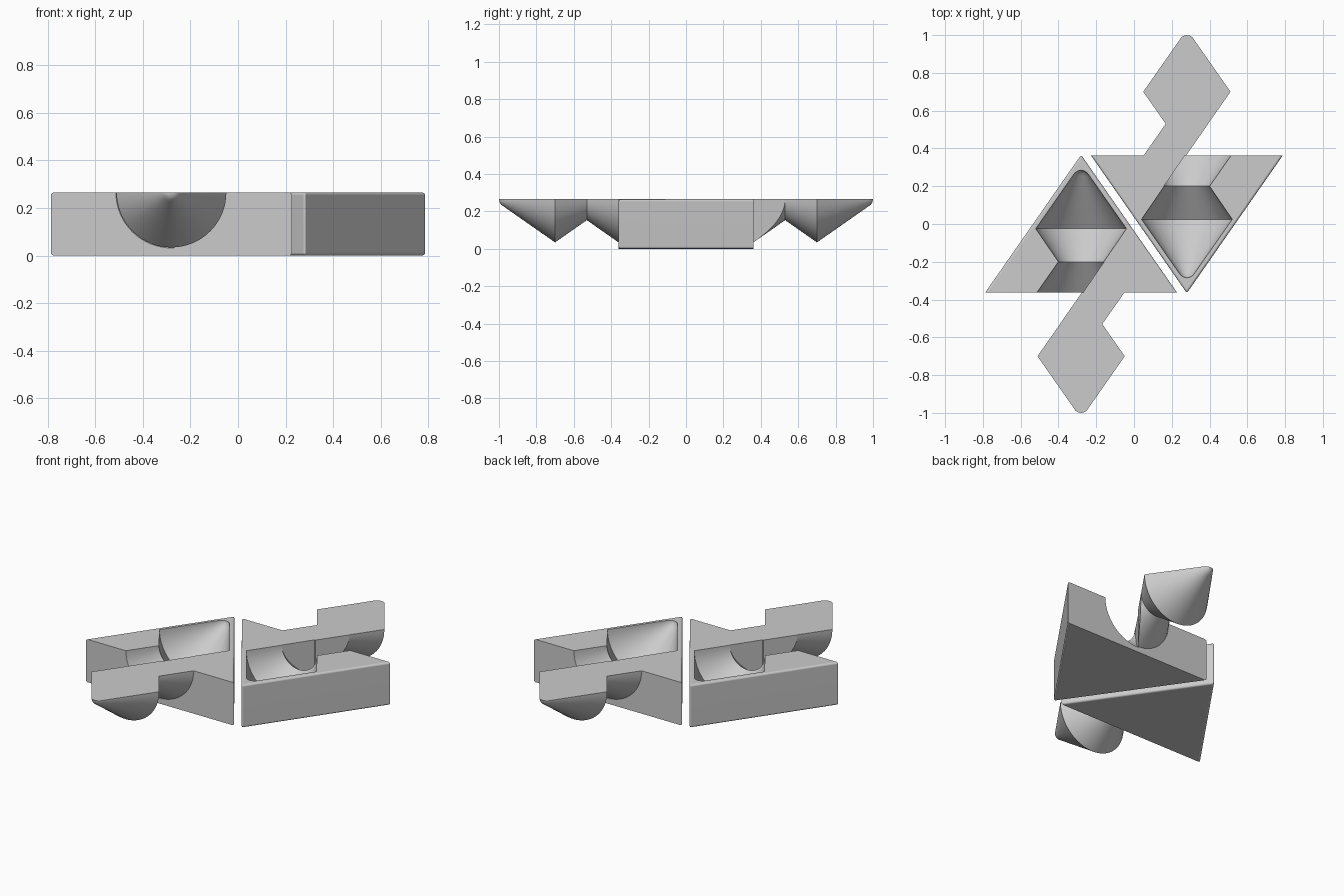
import bpy, bmesh, math
from mathutils import Vector

if "Cube" in bpy.data.objects:
    bpy.data.objects.remove(bpy.data.objects["Cube"])

TOP, BASE, AXIS = 0.265, -0.362, -0.28   # top height, flat side, lathe axis x

grey = bpy.data.materials.new("plain grey")
grey.use_nodes = True
grey.diffuse_color = (0.6, 0.6, 0.6, 1)
grey.node_tree.nodes["Principled BSDF"].inputs["Base Color"].default_value = (0.6, 0.6, 0.6, 1)


def finish(bm, name):
    bmesh.ops.recalc_face_normals(bm, faces=bm.faces)
    mesh = bpy.data.meshes.new(name)
    bm.to_mesh(mesh)
    bm.free()
    mesh.materials.append(grey)
    obj = bpy.data.objects.new(name, mesh)
    bpy.context.collection.objects.link(obj)
    return obj


def activate(obj):
    bpy.ops.object.select_all(action='DESELECT')
    obj.select_set(True)
    bpy.context.view_layer.objects.active = obj


def lathe(profile):
    """Closed solid turned about the y-parallel axis at the top surface."""
    bm = bmesh.new()
    verts = [bm.verts.new((AXIS + r, y, TOP)) for r, y in profile]
    edges = [bm.edges.new(pair) for pair in zip(verts, verts[1:])]
    bmesh.ops.spin(bm, geom=verts + edges, cent=(AXIS, 0, TOP), axis=(0, 1, 0),
                   angle=math.tau, steps=64)
    bmesh.ops.remove_doubles(bm, verts=bm.verts, dist=0.0001)
    bmesh.ops.recalc_face_normals(bm, faces=bm.faces)
    return bm


def slice_off(bm, point, normal):
    """Remove everything on the normal side and cap the cut."""
    bmesh.ops.bisect_plane(bm, geom=bm.verts[:] + bm.edges[:] + bm.faces[:], dist=0.00001,
                           plane_co=point, plane_no=Vector(normal), clear_outer=True)
    bmesh.ops.holes_fill(bm, edges=[e for e in bm.edges if e.is_boundary], sides=0)


# Triangular block with softened slanted edges
bm = bmesh.new()
corners = [(-0.787, BASE), (0.227, BASE), (AXIS, 0.366)]
face = bm.faces.new([bm.verts.new((x, y, 0)) for x, y in corners])
raised = bmesh.ops.extrude_face_region(bm, geom=[face])["geom"]
bmesh.ops.translate(bm, verts=[v for v in raised if isinstance(v, bmesh.types.BMVert)],
                    vec=(0, 0, TOP))
bmesh.ops.recalc_face_normals(bm, faces=bm.faces)
soft = [e for e in bm.edges if any(v.co.y > BASE + 0.01 for v in e.verts)]
bmesh.ops.bevel(bm, geom=soft, offset=0.012, segments=4, profile=0.5, affect='EDGES')
block = finish(bm, "block")

# Turned socket, open to the flat side and stopped by a slanted wall
bm = lathe([(0, 0.285), (0.018, 0.281), (0.033, 0.27), (0.045, 0.254), (0.24, -0.025),
            (0.12, -0.2), (0.26, -0.4), (0, -0.4)])
slice_off(bm, (AXIS + 0.122, -0.2, 0), (0.175, -0.12, 0))
cutter = finish(bm, "socket_cutter")
cutter.hide_render = True
activate(block)
mod = block.modifiers.new("socket", 'BOOLEAN')
mod.operation, mod.solver, mod.object = 'DIFFERENCE', 'EXACT', cutter
bpy.ops.object.modifier_apply(modifier=mod.name)
bpy.data.objects.remove(cutter)

# Half-turned arm with a pointed head
bm = lathe([(0, BASE), (0.23, BASE), (0.112, -0.53), (0.231, -0.7), (0.04, -0.973),
            (0.03, -0.988), (0.016, -0.997), (0, -1.0)])
slice_off(bm, (0, 0, TOP), (0, 0, 1))
slice_off(bm, (AXIS - 0.113, -0.53, 0), (-0.17, 0.119, 0))
arm = finish(bm, "arm")

# Smooth the turned surfaces, then repeat the piece turned half way round
for obj in (block, arm):
    activate(obj)
    bpy.ops.object.shade_smooth_by_angle(angle=math.radians(32))
    normals = obj.modifiers.new("even normals", 'WEIGHTED_NORMAL')
    normals.keep_sharp = True
    twin = obj.copy()
    twin.name = "left_" + obj.name
    obj.name = "right_" + obj.name
    twin.rotation_euler.z = math.pi
    bpy.context.collection.objects.link(twin)
